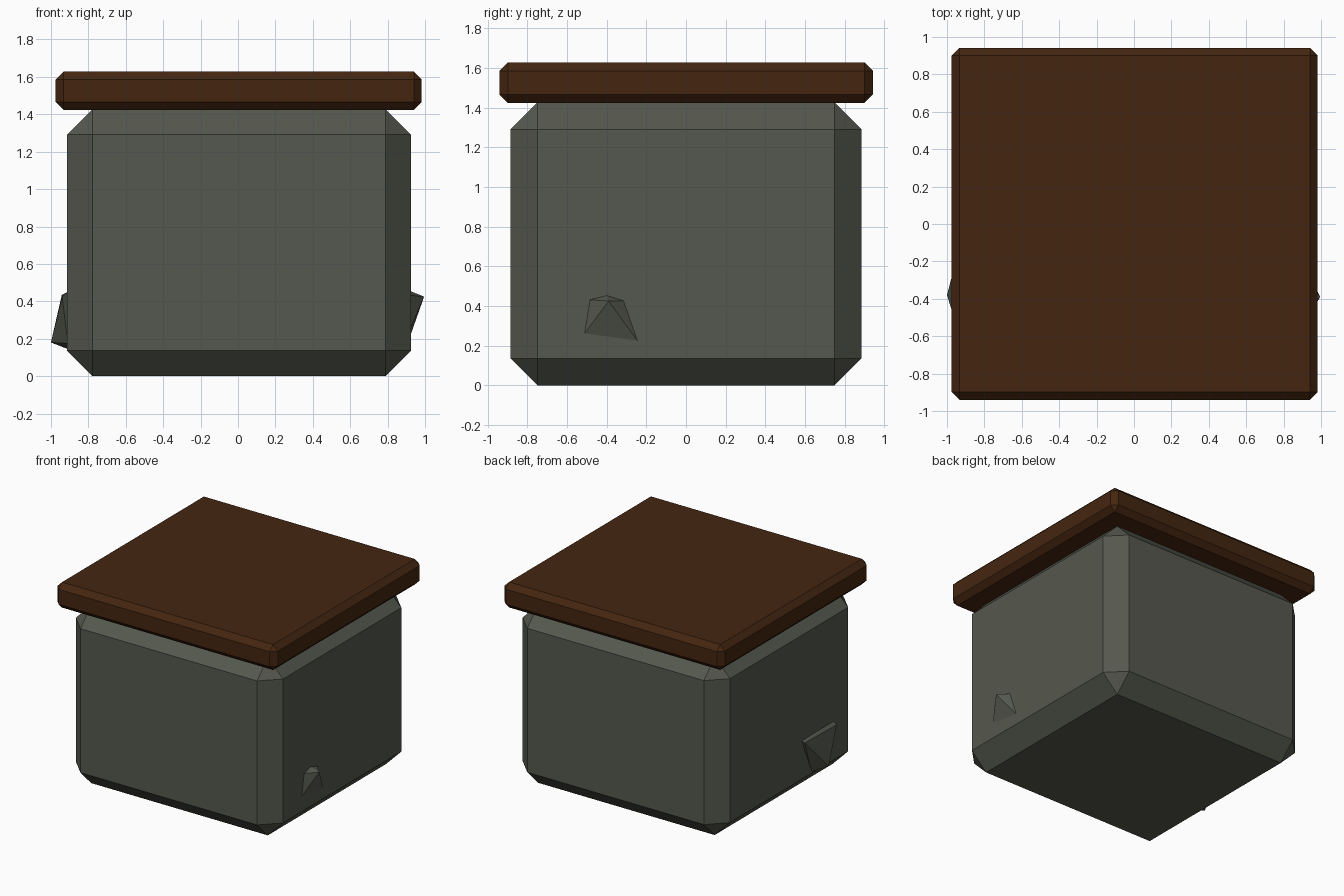
import bpy
import bmesh
from mathutils import Vector

old = bpy.data.objects.get("Cube")
if old:
    bpy.data.objects.remove(old, do_unlink=True)


def material(name, rgb):
    mat = bpy.data.materials.new(name)
    mat.use_nodes = True
    mat.diffuse_color = (*rgb, 1)
    bsdf = mat.node_tree.nodes["Principled BSDF"]
    bsdf.inputs["Base Color"].default_value = (*rgb, 1)
    bsdf.inputs["Roughness"].default_value = 0.9
    return mat


stone = material("grey_stone", (0.091, 0.098, 0.077))
wood = material("dark_brown_wood", (0.058, 0.019, 0.005))


def finish(name, bm, mat):
    bmesh.ops.recalc_face_normals(bm, faces=bm.faces)
    mesh = bpy.data.meshes.new(name)
    bm.to_mesh(mesh)
    bm.free()
    mesh.materials.append(mat)
    obj = bpy.data.objects.new(name, mesh)
    bpy.context.collection.objects.link(obj)
    return obj


def chamfered_box(name, low, high, chamfer, mat):
    low, high = Vector(low), Vector(high)
    bm = bmesh.new()
    bmesh.ops.create_cube(bm, size=1)
    bmesh.ops.scale(bm, vec=high - low, verts=bm.verts)
    bmesh.ops.translate(bm, vec=(low + high) / 2, verts=bm.verts)
    bmesh.ops.bevel(bm, geom=bm.edges[:], offset=chamfer,
                    offset_type='OFFSET', segments=1, affect='EDGES')
    return finish(name, bm, mat)


def rock_chip(name, points, mat):
    bm = bmesh.new()
    for p in points:
        bm.verts.new(p)
    bmesh.ops.convex_hull(bm, input=bm.verts[:])
    return finish(name, bm, mat)


# Stone block and wooden lid
chamfered_box("stone_body", (-0.915, -0.885, 0), (0.925, 0.885, 1.427), 0.136, stone)
chamfered_box("wooden_lid", (-0.975, -0.94, 1.424), (0.982, 0.942, 1.628), 0.042, wood)

# Pointed chip on the left side, seated in the wall
wall = 0.92
rock_chip("left_chip", [
    (0.995, -0.39, 0.425),
    (wall, -0.49, 0.432), (wall, -0.4, 0.455), (wall, -0.31, 0.427),
    (wall, -0.235, 0.212), (wall, -0.52, 0.25),
    (0.8, -0.39, 0.33)], stone)

# Wedge chip on the right side, seated in the wall
wall = -0.91
rock_chip("right_chip", [
    (-0.942, -0.16, 0.435), (-0.94, -0.57, 0.425), (-1.0, -0.38, 0.18),
    (wall, -0.16, 0.445), (wall, -0.57, 0.45),
    (wall, -0.29, 0.145), (wall, -0.48, 0.175),
    (-0.8, -0.36, 0.32)], stone)
